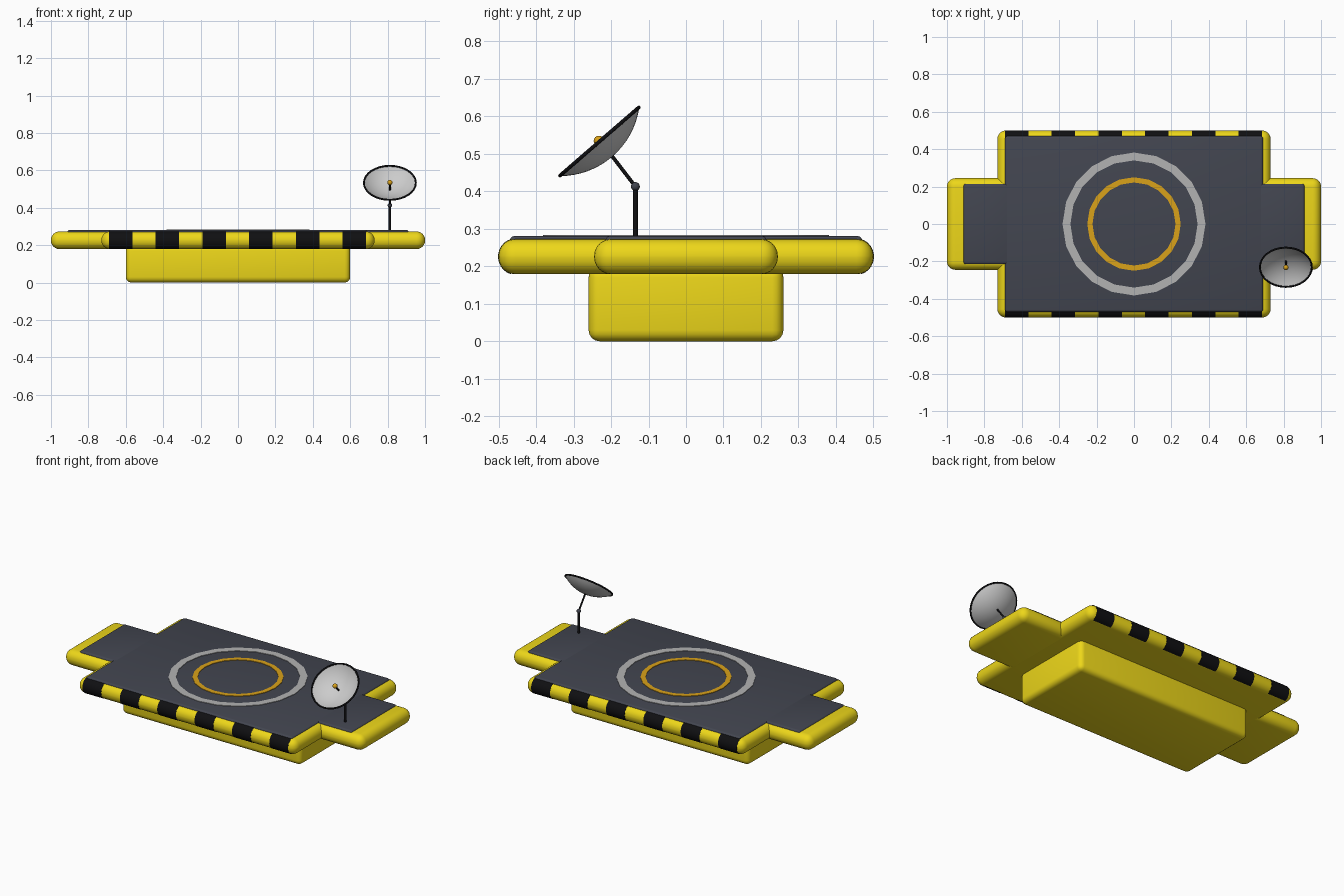
import bpy, bmesh, math
from mathutils import Vector

if "Cube" in bpy.data.objects:
    bpy.data.objects.remove(bpy.data.objects["Cube"])


def material(name, rgb):
    m = bpy.data.materials.new(name)
    m.diffuse_color = (*rgb, 1)
    m.use_nodes = True
    m.node_tree.nodes["Principled BSDF"].inputs["Base Color"].default_value = m.diffuse_color
    return m


YELLOW = material("yellow", (0.85, 0.68, 0.01))
DARK = material("deck_grey", (0.055, 0.06, 0.08))
BLACK = material("black", (0.005, 0.005, 0.006))
WHITE = material("pale_grey", (0.45, 0.45, 0.45))
AMBER = material("amber", (0.7, 0.36, 0.01))


def finish(ob, name, mat, angle=35):
    ob.name = name
    if mat:
        ob.data.materials.append(mat)
    bpy.ops.object.select_all(action='DESELECT')
    ob.select_set(True)
    bpy.context.view_layer.objects.active = ob
    bpy.ops.object.shade_smooth_by_angle(angle=math.radians(angle))
    return ob


def from_bmesh(bm, name, mat):
    bmesh.ops.recalc_face_normals(bm, faces=bm.faces)
    me = bpy.data.meshes.new(name)
    bm.to_mesh(me)
    bm.free()
    ob = bpy.data.objects.new(name, me)
    bpy.context.collection.objects.link(ob)
    return finish(ob, name, mat)


def box(name, lo, hi, bevel, segs, mat):
    lo, hi = Vector(lo), Vector(hi)
    bm = bmesh.new()
    bmesh.ops.create_cube(bm, size=1)
    for v in bm.verts:
        v.co = Vector(c * s for c, s in zip(v.co, hi - lo)) + (lo + hi) / 2
    bmesh.ops.bevel(bm, geom=bm.edges[:], offset=bevel, segments=segs,
                    profile=0.5, affect='EDGES')
    return from_bmesh(bm, name, mat)


def revolve(name, profile, n, mat, closed=False):
    """Spin (radius, z) points around z."""
    bm = bmesh.new()
    rings = [[bm.verts.new((r * math.cos(2 * math.pi * i / n), r * math.sin(2 * math.pi * i / n), z))
              for i in range(n)] for r, z in profile]
    pairs = list(zip(rings, rings[1:])) + ([(rings[-1], rings[0])] if closed else [])
    for a, b in pairs:
        for i in range(n):
            j = (i + 1) % n
            bm.faces.new((a[i], a[j], b[j], b[i]))
    bmesh.ops.remove_doubles(bm, verts=bm.verts, dist=1e-5)
    return from_bmesh(bm, name, mat)


def rod(name, a, b, r, mat):
    a, b = Vector(a), Vector(b)
    bpy.ops.mesh.primitive_cylinder_add(vertices=12, radius=r, depth=(b - a).length,
                                        location=(a + b) / 2)
    ob = bpy.context.object
    ob.rotation_euler = (b - a).to_track_quat('Z', 'Y').to_euler()
    return finish(ob, name, mat)


def ball(name, p, r, mat):
    bpy.ops.mesh.primitive_uv_sphere_add(segments=16, ring_count=8, radius=r, location=p)
    return finish(bpy.context.object, name, mat)


# Hull: lower body, main slab and end slabs
box("lower_body", (-0.6, -0.26, 0), (0.6, 0.26, 0.2), 0.03, 4, YELLOW)
box("main_slab", (-0.73, -0.5, 0.179), (0.73, 0.5, 0.273), 0.045, 6, YELLOW)
box("deck_main", (-0.69, -0.47, 0.25), (0.69, 0.47, 0.281), 0.012, 3, DARK)
for s, side in ((-1, "left"), (1, "right")):
    xs = sorted((s * 0.65, s * 1.0))
    box(side + "_end_slab", (xs[0], -0.245, 0.179), (xs[1], 0.245, 0.273), 0.045, 6, YELLOW)
    xs = sorted((s * 0.66, s * 0.912))
    box(side + "_end_deck", (xs[0], -0.215, 0.25), (xs[1], 0.215, 0.281), 0.012, 3, DARK)

# Hazard stripes wrapped round the long edges
for s, side in ((-1, "front"), (1, "back")):
    for k in range(6):
        x0 = -0.69 + 0.25 * k
        arc = [math.radians(-75 + 165 * i / 12) for i in range(13)]
        prof = [(s * (0.455 + 0.0465 * math.cos(t)), 0.226 + 0.0485 * math.sin(t)) for t in arc]
        prof.append((s * 0.455, 0.226))
        bm = bmesh.new()
        f = bm.faces.new([bm.verts.new((x0, y, z)) for y, z in prof])
        ext = bmesh.ops.extrude_face_region(bm, geom=[f])
        bmesh.ops.translate(bm, vec=(0.125, 0, 0),
                            verts=[g for g in ext["geom"] if isinstance(g, bmesh.types.BMVert)])
        from_bmesh(bm, f"{side}_stripe_{k + 1}", BLACK)

# Landing rings
for name, r0, r1, mat in (("outer_ring", 0.34, 0.382, WHITE), ("inner_ring", 0.222, 0.25, AMBER)):
    revolve(name, [(r0, 0.278), (r1, 0.278), (r1, 0.284), (r0, 0.284)], 20, mat, True)

# Dish antenna
X = 0.812
centre = Vector((X, -0.231, 0.533))
axis = Vector((0, -0.654, 0.756)).normalized()
apex = centre - axis * 0.053
joint = Vector((X, -0.135, 0.413))
rod("antenna_post", (X, -0.135, 0.27), joint, 0.007, BLACK)
ball("antenna_joint", joint, 0.012, DARK)
rod("antenna_arm", joint, apex, 0.005, BLACK)
R, half = 0.214, math.radians(41.2)
outer = [(R * math.sin(half * i / 8), 0.161 - R * math.cos(half * i / 8)) for i in range(9)]
inner = [(r, z + 0.003) for r, z in reversed(outer)]
dish = revolve("dish", outer + inner, 32, None)
dish.location = centre
dish.rotation_euler = axis.to_track_quat('Z', 'Y').to_euler()
bpy.ops.mesh.primitive_torus_add(major_radius=0.139, minor_radius=0.005, major_segments=32,
                                 minor_segments=8, location=centre,
                                 rotation=dish.rotation_euler)
finish(bpy.context.object, "dish_rim", BLACK, 60)
rod("feed_rod", apex, centre, 0.005, BLACK)
ball("feed_tip", centre + axis * 0.002, 0.014, AMBER)
